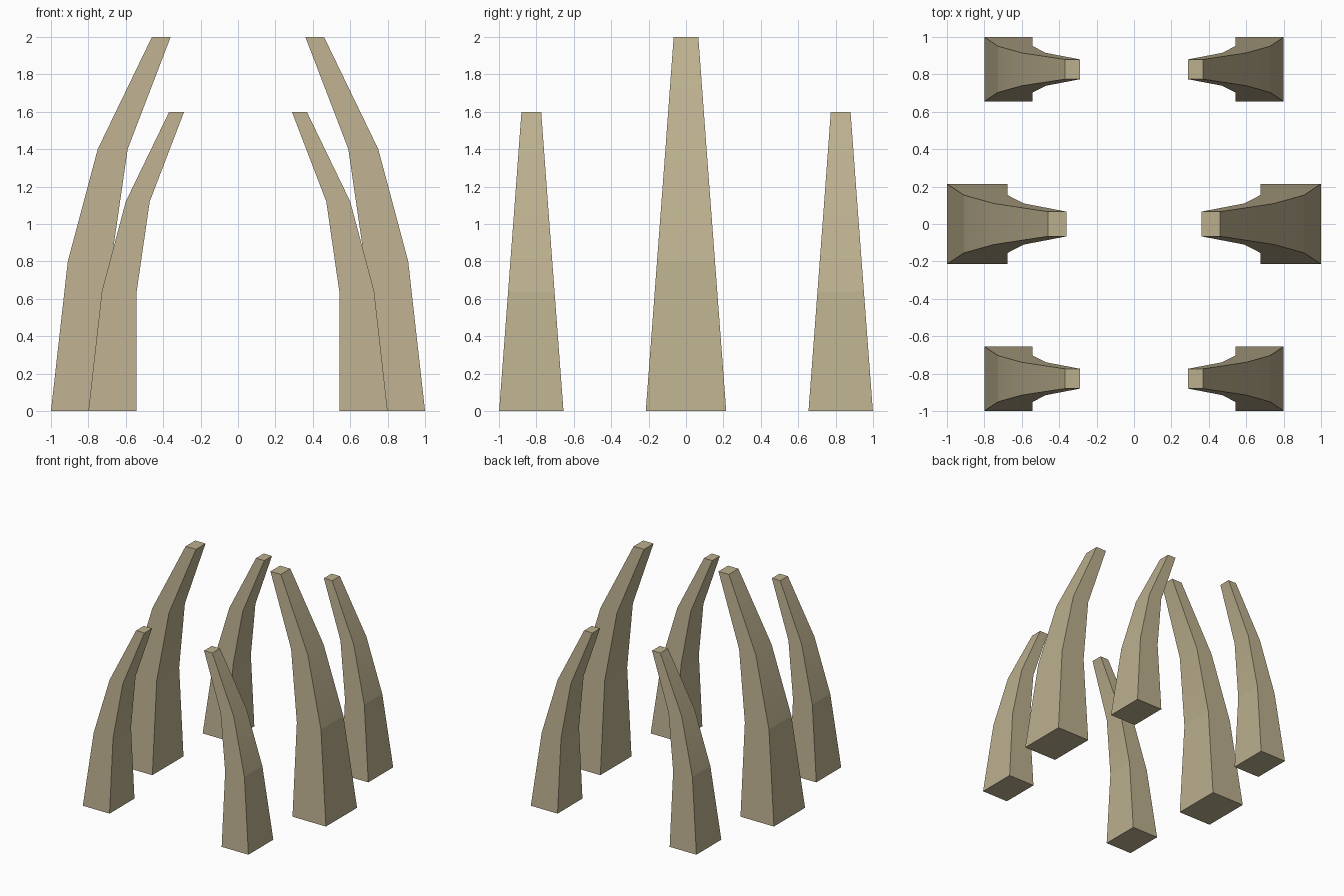
import bpy, bmesh

cube = bpy.data.objects.get("Cube")
if cube:
    bpy.data.objects.remove(cube, do_unlink=True)

bone = bpy.data.materials.new("bone_tan")
bone.use_nodes = True
bone.diffuse_color = (0.50, 0.43, 0.27, 1)
bone.node_tree.nodes["Principled BSDF"].inputs["Base Color"].default_value = bone.diffuse_color

# Claw profile: height, outer x, inner x, half depth
PROFILE = [(0, 1.0, 0.677, 0.215), (0.8, 0.91, 0.677, 0.155),
           (1.4, 0.75, 0.59, 0.11), (2.0, 0.46, 0.36, 0.066)]


def make_claw(name, side, y, size):
    """Square tapered claw that curves in towards the centre."""
    bm = bmesh.new()
    rings = []
    for z, outer, inner, d in PROFILE:
        corners = [(outer, -d), (outer, d), (inner, d), (inner, -d)]
        rings.append([bm.verts.new((side * size * cx, y + size * cy, size * z))
                      for cx, cy in corners])
    for low, high in zip(rings, rings[1:]):
        for i in range(4):
            j = (i + 1) % 4
            bm.faces.new((low[i], low[j], high[j], high[i]))
    bm.faces.new(rings[0])
    bm.faces.new(rings[-1])
    bmesh.ops.recalc_face_normals(bm, faces=bm.faces)

    # Only the upper bend is shaded smoothly; all other edges stay crisp
    for face in bm.faces:
        face.smooth = True
    upper_bend = set(rings[2])
    for edge in bm.edges:
        edge.smooth = set(edge.verts) <= upper_bend

    mesh = bpy.data.meshes.new(name)
    bm.to_mesh(mesh)
    bm.free()
    mesh.materials.append(bone)
    claw = bpy.data.objects.new(name, mesh)
    bpy.context.scene.collection.objects.link(claw)


# Three mirrored pairs, the middle pair being the tallest
for row, y, size in (("front", -0.827, 0.8), ("middle", 0, 1), ("back", 0.827, 0.8)):
    for label, side in (("left", 1), ("right", -1)):
        make_claw(f"{row}_{label}_claw", side, y, size)
